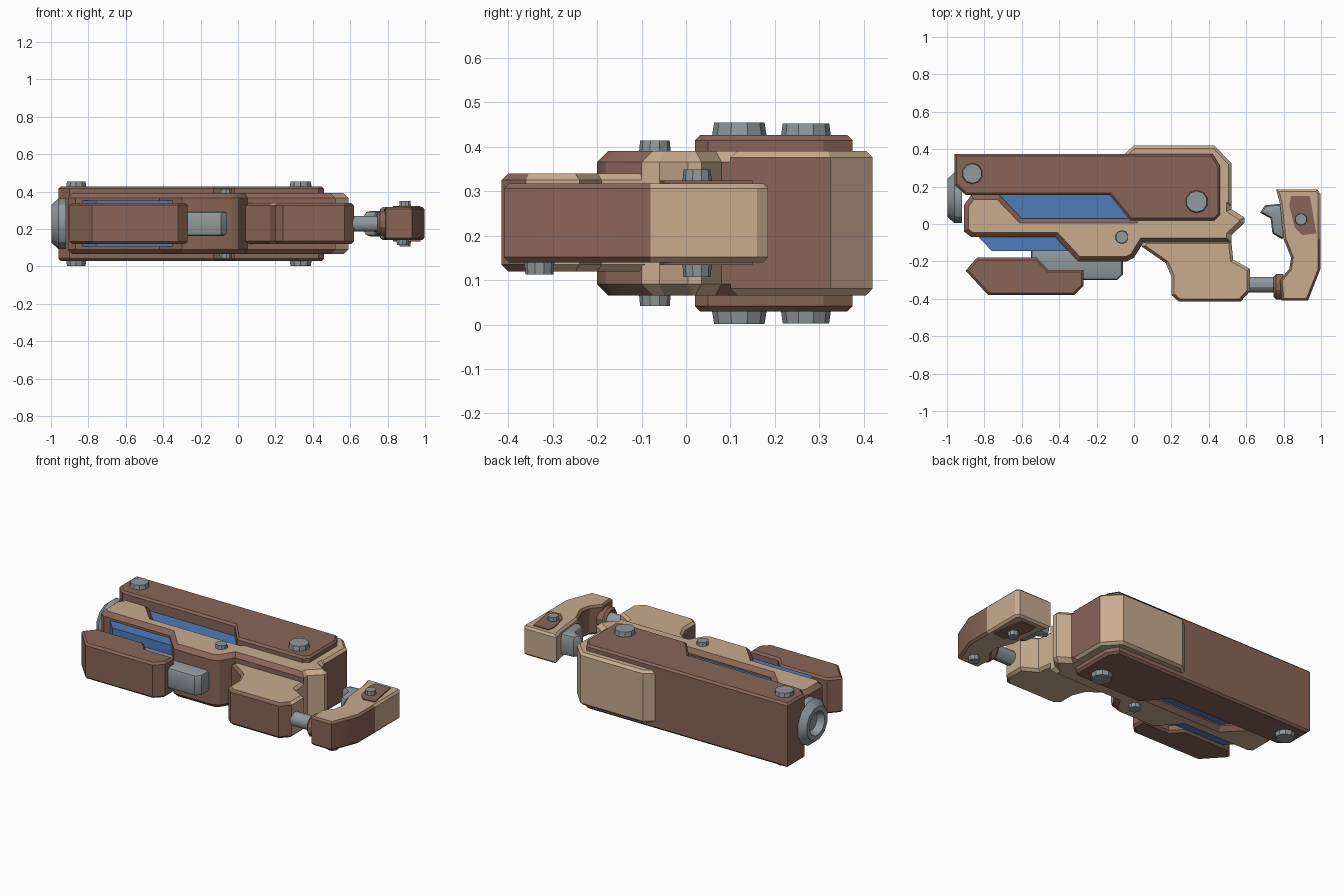
import bpy, bmesh, math
from mathutils import Matrix, Vector

cube = bpy.data.objects.get("Cube")
if cube:
    bpy.data.objects.remove(cube, do_unlink=True)


def make_material(name, rgb):
    mat = bpy.data.materials.new(name)
    mat.use_nodes = True
    mat.diffuse_color = (*rgb, 1)
    mat.node_tree.nodes["Principled BSDF"].inputs["Base Color"].default_value = (*rgb, 1)
    return mat


brown = make_material("brown", (0.25, 0.13, 0.095))
tan = make_material("tan", (0.58, 0.41, 0.275))
steel = make_material("steel", (0.28, 0.32, 0.335))
blue = make_material("blue", (0.075, 0.2, 0.5))

MID = 0.228  # height of the horizontal symmetry plane


def finish(name, bm, mats, rule=None):
    bmesh.ops.recalc_face_normals(bm, faces=bm.faces)
    bm.normal_update()
    if rule:
        for f in bm.faces:
            f.material_index = int(rule(f.calc_center_median(), f.normal))
    mesh = bpy.data.meshes.new(name)
    bm.to_mesh(mesh)
    bm.free()
    for m in mats:
        mesh.materials.append(m)
    obj = bpy.data.objects.new(name, mesh)
    bpy.context.collection.objects.link(obj)
    bpy.ops.object.select_all(action='DESELECT')
    obj.select_set(True)
    bpy.context.view_layer.objects.active = obj
    bpy.ops.object.shade_smooth_by_angle(angle=math.radians(30))
    return obj


def prism(name, outline, z0, z1, mats, bevel=0.0, segments=1, rule=None):
    """Outline in plan, extruded from z0 to z1, with its rims bevelled."""
    bm = bmesh.new()
    base = bm.faces.new([bm.verts.new((x, y, z0)) for x, y in outline])
    top = bmesh.ops.extrude_face_region(bm, geom=[base], use_keep_orig=True)["geom"]
    bmesh.ops.translate(bm, verts=[v for v in top if isinstance(v, bmesh.types.BMVert)],
                        vec=(0, 0, z1 - z0))
    bmesh.ops.recalc_face_normals(bm, faces=bm.faces)
    if bevel:
        rims = [e for e in bm.edges if abs(e.verts[0].co.z - e.verts[1].co.z) < 1e-5]
        bmesh.ops.bevel(bm, geom=rims, offset=bevel, segments=segments, profile=0.5,
                        affect='EDGES', clamp_overlap=True)
    return finish(name, bm, mats, rule)


def lathe_x(name, profile, y, z, sides, mat):
    """Closed (x, radius) profile turned about a line along x."""
    bm = bmesh.new()
    rings = []
    for i in range(sides):
        a = 2 * math.pi * (i + 0.5) / sides
        rings.append([bm.verts.new((x, y + r * math.cos(a), z + r * math.sin(a)))
                      for x, r in profile])
    n = len(profile)
    for i in range(sides):
        a, b = rings[i], rings[(i + 1) % sides]
        for j in range(n):
            k = (j + 1) % n
            bm.faces.new((a[j], a[k], b[k], b[j]))
    return finish(name, bm, [mat])


def bolt(name, x, y, r, z_top, sides_of_model=(1, -1)):
    """Tapered bolt heads, mirrored above and below."""
    for s in sides_of_model:
        bm = bmesh.new()
        place = Matrix.Translation((x, y, MID + s * (z_top - MID - 0.02)))
        if s < 0:
            place = place @ Matrix.Rotation(math.pi, 4, 'X')
        bmesh.ops.create_cone(bm, cap_ends=True, segments=10, radius1=r, radius2=r * 0.9,
                              depth=0.04, matrix=place)
        finish(name + ("_top" if s > 0 else "_bottom"), bm, [steel])


# Main barrel housing
prism("barrel_housing",
      [(-0.96, 0.375), (0.42, 0.375), (0.46, 0.31), (0.46, 0.05), (0.43, 0.02),
       (-0.02, 0.02), (-0.13, 0.155), (-0.9, 0.155), (-0.96, 0.21)],
      0.03, 0.427, [brown], 0.012)

# Lower frame with tan cheeks, notched for the upper inlay
prism("frame",
      [(-0.91, 0.1), (-0.87, 0.155), (-0.72, 0.155), (-0.6, 0.03), (0, 0.03), (0.1, 0.3),
       (0.52, 0.3), (0.52, 0.08), (0.59, 0.035), (0.59, 0.005), (0.52, -0.06),
       (0.52, -0.1), (0.05, -0.1), (0, -0.18), (-0.04, -0.2), (-0.3, -0.2),
       (-0.42, -0.07), (-0.87, -0.07), (-0.91, -0.04)],
      0.066, 0.391, [brown, tan], 0.025,
      rule=lambda c, n: abs(n.z) > 0.9 or (c.x > 0.5 and c.y < 0.1) or c.y > 0.15 and n.z > 0.5)

# Rear block: tan back, brown end
prism("rear_block",
      [(-0.05, 0.3), (-0.05, 0.375), (0, 0.42), (0.43, 0.42), (0.52, 0.325), (0.52, 0.1),
       (0.4, 0.1), (0.4, 0.3)],
      0.066, 0.391, [brown, tan], 0.015,
      rule=lambda c, n: n.y > 0.3 or abs(n.z) > 0.5)

# Blue inlays
prism("upper_inlay", [(-0.73, 0.165), (-0.12, 0.165), (0, 0.025), (-0.6, 0.025)],
      0.1, 0.356, [blue])
prism("lower_inlay", [(-0.84, -0.06), (-0.42, -0.06), (-0.35, -0.145), (-0.76, -0.145)],
      0.105, 0.352, [blue])

# Fore grip and the steel slide behind it
prism("fore_grip",
      [(-0.9, -0.25), (-0.84, -0.18), (-0.52, -0.18), (-0.46, -0.245), (-0.27, -0.245),
       (-0.27, -0.33), (-0.32, -0.38), (-0.78, -0.38)],
      0.12, 0.34, [brown], 0.012)
prism("slide",
      [(-0.55, -0.13), (-0.06, -0.13), (-0.06, -0.27), (-0.09, -0.3), (-0.45, -0.3),
       (-0.55, -0.22)],
      0.163, 0.295, [steel], 0.02, 2)

# Rear grip: brown front, tan elsewhere
prism("rear_grip",
      [(0.04, -0.12), (0.06, -0.09), (0.52, -0.09), (0.53, -0.19), (0.62, -0.24),
       (0.62, -0.36), (0.57, -0.415), (0.24, -0.415), (0.2, -0.38), (0.2, -0.28),
       (0.17, -0.21)],
      0.12, 0.34, [brown, tan], 0.015,
      rule=lambda c, n: n.y > -0.4 and not (abs(n.z) < 0.5 and c.x < 0.3))

# Stock hook: brown front half, tan rear half and cheeks
prism("stock_hook",
      [(0.76, 0.185), (0.98, 0.185), (0.997, 0.16), (0.997, -0.08), (0.997, -0.24),
       (0.93, -0.41), (0.79, -0.41), (0.78, -0.3), (0.83, -0.24), (0.84, -0.18),
       (0.8, -0.08), (0.78, 0.11)],
      0.14, 0.318, [brown, tan], 0.012,
      rule=lambda c, n: c.y > -0.08 or abs(n.z) > 0.8)

# Inset cheek plates of the hook
for side, z in (("top", 0.316), ("bottom", 0.134)):
    prism("hook_plate_" + side,
          [(0.84, 0.15), (0.94, 0.15), (0.975, -0.05), (0.9, -0.06), (0.86, -0.02),
           (0.83, 0.1)],
          z, z + 0.008, [brown])

# Rod, collar, muzzle and pad
lathe_x("stock_rod", [(0.6, 0.001), (0.6, 0.044), (0.8, 0.044), (0.8, 0.001)],
        -0.325, MID, 12, steel)
lathe_x("rod_collar", [(0.745, 0.04), (0.745, 0.055), (0.76, 0.07), (0.8, 0.07), (0.8, 0.04)],
        -0.335, MID, 12, brown)
lathe_x("muzzle", [(-0.92, 0.14), (-0.96, 0.14), (-0.998, 0.105), (-0.998, 0.075),
                   (-0.955, 0.06), (-0.955, 0.001), (-0.92, 0.001)],
        0.14, MID, 12, steel)
prism("hook_pad",
      [(0.675, 0.06), (0.7, 0.1), (0.8, 0.11), (0.82, -0.06), (0.79, -0.08), (0.74, -0.05),
       (0.73, 0.03)],
      0.16, 0.297, [steel], 0.025, 2)

# Bolts
bolt("front_bolt", -0.865, 0.27, 0.058, 0.453)
bolt("rear_bolt", 0.335, 0.12, 0.063, 0.455)
bolt("frame_bolt", -0.065, -0.07, 0.037, 0.414)
bolt("hook_bolt", 0.893, 0.025, 0.034, 0.349)
bolt("hook_lower_bolt", 0.88, -0.33, 0.035, 0.343, (-1,))
